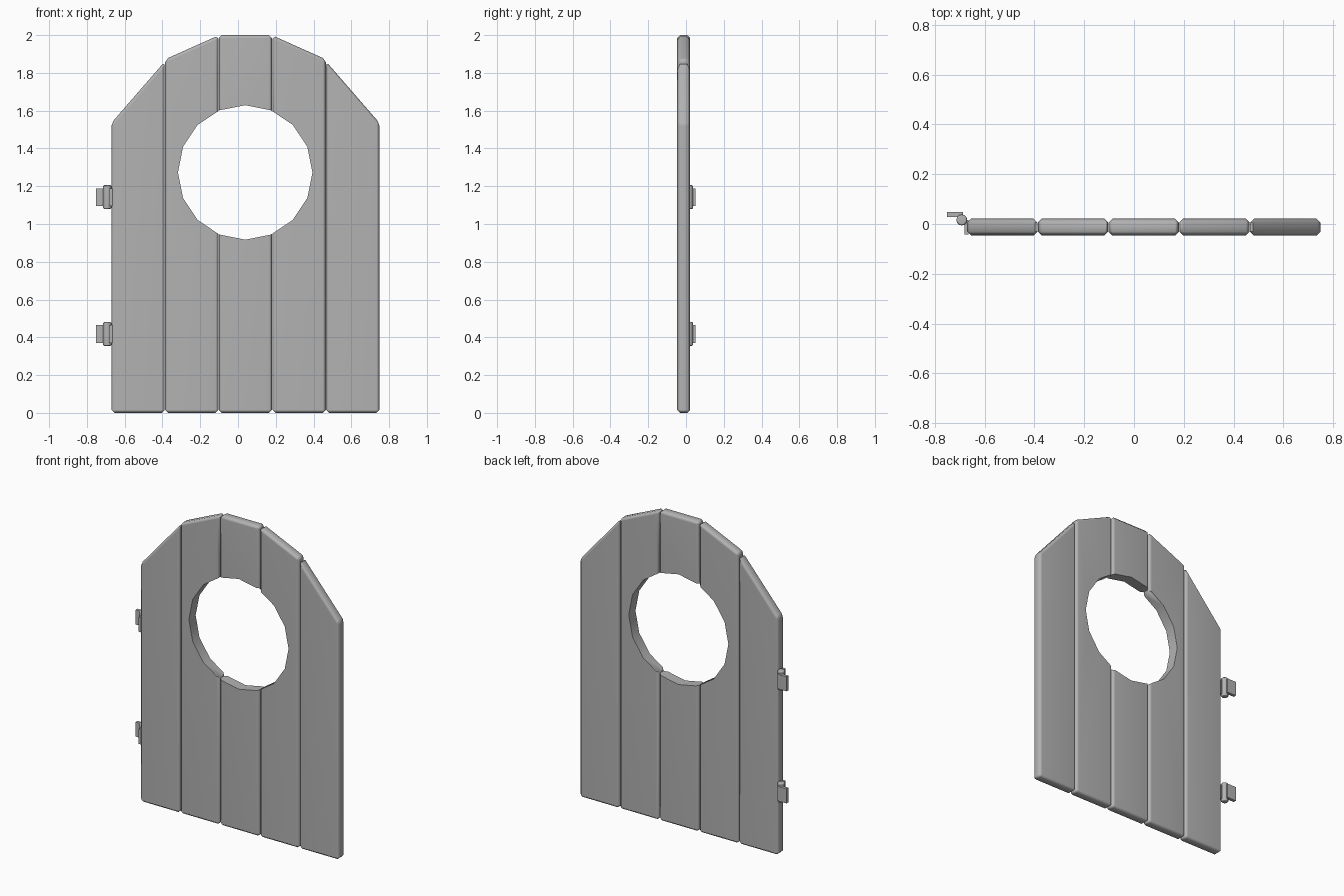
import bpy, bmesh
from math import pi, radians

if "Cube" in bpy.data.objects:
    bpy.data.objects.remove(bpy.data.objects["Cube"])

FRONT, BACK = -0.047, 0.022

grey = bpy.data.materials.new("dark_grey")
grey.diffuse_color = (0.45, 0.45, 0.45, 1)
grey.use_nodes = True
grey.node_tree.nodes["Principled BSDF"].inputs["Base Color"].default_value = grey.diffuse_color


def link(name, bm):
    bmesh.ops.recalc_face_normals(bm, faces=bm.faces)
    me = bpy.data.meshes.new(name)
    bm.to_mesh(me)
    bm.free()
    me.materials.append(grey)
    ob = bpy.data.objects.new(name, me)
    bpy.context.collection.objects.link(ob)
    return ob


def bevel(bm, width, edges=None):
    bmesh.ops.bevel(bm, geom=edges or bm.edges[:], offset=width, segments=1,
                    affect='EDGES', profile=0.5)


def smooth(ob):
    # Soft chamfers, with the large faces kept flat
    bpy.ops.object.select_all(action='DESELECT')
    ob.select_set(True)
    bpy.context.view_layer.objects.active = ob
    bpy.ops.object.shade_smooth_by_angle(angle=radians(60))
    mod = ob.modifiers.new("flat_faces", 'WEIGHTED_NORMAL')
    mod.keep_sharp = True


def plank(name, x0, x1, z_left, z_right):
    bm = bmesh.new()
    pts = [(x0, 0), (x1, 0), (x1, z_right), (x0, z_left)]
    face = bm.faces.new([bm.verts.new((x, FRONT, z)) for x, z in pts])
    ext = bmesh.ops.extrude_face_region(bm, geom=[face])
    verts = [v for v in ext['geom'] if isinstance(v, bmesh.types.BMVert)]
    bmesh.ops.translate(bm, verts=verts, vec=(0, BACK - FRONT, 0))
    bmesh.ops.recalc_face_normals(bm, faces=bm.faces)
    bevel(bm, 0.016)
    return link(name, bm)


def box(name, x0, x1, y0, y1, z0, z1):
    bm = bmesh.new()
    bmesh.ops.create_cube(bm, size=1)
    bmesh.ops.scale(bm, verts=bm.verts, vec=(x1 - x0, y1 - y0, z1 - z0))
    bmesh.ops.translate(bm, verts=bm.verts,
                        vec=((x0 + x1) / 2, (y0 + y1) / 2, (z0 + z1) / 2))
    return link(name, bm)


# Planks with an arched top
tops = [(1.535, 1.86), (1.872, 1.998), (2.0, 2.0), (1.998, 1.872), (1.86, 1.535)]
pitch, left = 0.2842, -0.671
planks = [plank(f"plank_{i + 1}", left + i * pitch + 0.001,
                left + (i + 1) * pitch - 0.001, *t) for i, t in enumerate(tops)]

# Sixteen-sided window cut through the middle planks
bpy.ops.mesh.primitive_cylinder_add(vertices=16, radius=0.356, depth=0.5,
                                    location=(0.038, 0, 1.273), rotation=(pi / 2, 0, 0))
cutter = bpy.context.object
cutter.name = "window_cutter"
cutter.hide_render = True
cutter.data.materials.append(grey)
for p in planks[1:4]:
    mod = p.modifiers.new("window", 'BOOLEAN')
    mod.operation, mod.solver, mod.object = 'DIFFERENCE', 'EXACT', cutter
    bpy.context.view_layer.objects.active = p
    bpy.ops.object.modifier_apply(modifier=mod.name)
bpy.data.objects.remove(cutter)
for p in planks:
    smooth(p)

# Hinges: pin, leaf on the door edge, leaf towards the frame
for tag, z in (("lower", 0.418), ("upper", 1.142)):
    bm = bmesh.new()
    bmesh.ops.create_cone(bm, cap_ends=True, segments=12, radius1=0.022,
                          radius2=0.022, depth=0.127)
    rims = [e for e in bm.edges if abs(e.verts[0].co.z - e.verts[1].co.z) < 1e-4]
    bevel(bm, 0.006, rims)
    bmesh.ops.translate(bm, verts=bm.verts, vec=(-0.692, 0.016, z))
    smooth(link(f"{tag}_hinge_pin", bm))
    box(f"{tag}_hinge_door_leaf", -0.682, -0.664, -0.043, 0.016, z - 0.047, z + 0.047)
    box(f"{tag}_hinge_frame_leaf", -0.752, -0.688, 0.029, 0.049, z - 0.047, z + 0.047)
